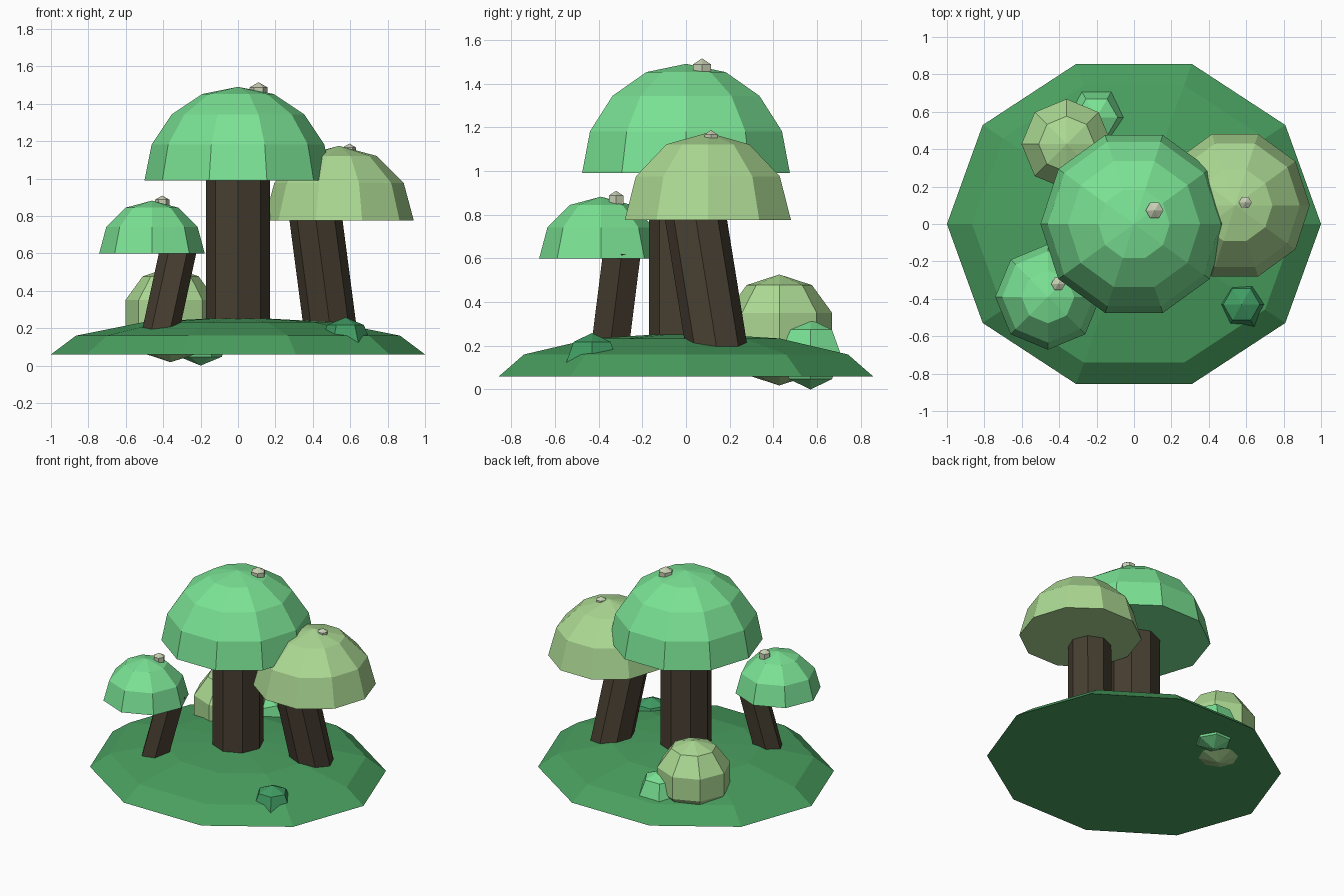
import bpy
import bmesh
from math import sin, cos, pi, radians

if "Cube" in bpy.data.objects:
    bpy.data.objects.remove(bpy.data.objects["Cube"])


def material(name, r, g, b):
    lin = [((c / 255 + 0.055) / 1.055) ** 2.4 for c in (r, g, b)]
    m = bpy.data.materials.new(name)
    m.diffuse_color = (*lin, 1)
    m.use_nodes = True
    m.node_tree.nodes["Principled BSDF"].inputs["Base Color"].default_value = m.diffuse_color
    return m


GROUND = material("grass green", 74, 160, 96)
MINT = material("mint green", 122, 226, 148)
OLIVE = material("pale olive", 172, 217, 147)
BARK = material("dark bark", 71, 62, 49)
STONE = material("pale stone", 200, 208, 180)
SHRUB = material("shrub green", 64, 156, 99)


def lathe(name, rings, n, mat):
    """Skin n-sided rings (x, y, z, rx, ry) from bottom to top; rx = 0 is a pole."""
    bm = bmesh.new()
    loops = []
    for x, y, z, rx, ry in rings:
        if rx < 1e-6:
            loops.append([bm.verts.new((x, y, z))])
        else:
            loops.append([bm.verts.new((x + rx * cos(2 * pi * i / n),
                                        y + ry * sin(2 * pi * i / n), z))
                          for i in range(n)])
    for a, b in zip(loops, loops[1:]):
        for i in range(n):
            j = (i + 1) % n
            if len(a) == 1:
                bm.faces.new((a[0], b[j], b[i]))
            elif len(b) == 1:
                bm.faces.new((a[i], a[j], b[0]))
            else:
                bm.faces.new((a[i], a[j], b[j], b[i]))
    for end in (loops[0], loops[-1]):
        if len(end) > 1:
            bm.faces.new(end)
    bmesh.ops.recalc_face_normals(bm, faces=bm.faces)
    mesh = bpy.data.meshes.new(name)
    bm.to_mesh(mesh)
    bm.free()
    mesh.materials.append(mat)
    obj = bpy.data.objects.new(name, mesh)
    bpy.context.collection.objects.link(obj)
    return obj


def dome(name, c, r, n, steps, mat, ry=None, rz=None):
    """Flat-bottomed half ball."""
    ry, rz = ry or r, rz or r
    rings = []
    for k in range(steps + 1):
        t = pi / 2 * k / steps
        s = 0 if k == steps else cos(t)
        rings.append((c[0], c[1], c[2] + rz * sin(t), r * s, ry * s))
    return lathe(name, rings, n, mat)


def ball(name, c, r, n, steps, mat):
    """Full faceted ball."""
    rings = []
    for k in range(steps + 1):
        t = pi * k / steps
        s = 0 if k in (0, steps) else r * sin(t)
        rings.append((c[0], c[1], c[2] - r * cos(t), s, s))
    return lathe(name, rings, n, mat)


def stem(name, bottom, top, r, n):
    return lathe(name, [(*bottom, r, r), (*top, r, r)], n, BARK)


# Ground mound
dome("ground_mound", (0, 0, 0.06), 1.0, 10, 3, GROUND, ry=0.9, rz=0.2)

# Central tree
stem("center_trunk", (0, 0, 0.12), (0, 0, 1.02), 0.17, 8)
dome("center_crown", (0, 0, 0.99), 0.5, 10, 4, MINT)
ball("center_crown_pebble", (0.11, 0.073, 1.46), 0.055, 6, 3, STONE)

# Right leaning tree
stem("right_trunk", (0.502, 0.15, 0.13), (0.414, 0.042, 0.80), 0.142, 8)
dome("right_crown", (0.54, 0.10, 0.775), 0.4, 10, 3, OLIVE)
ball("right_crown_pebble", (0.595, 0.115, 1.147), 0.04, 6, 3, STONE)

# Left leaning tree
stem("left_trunk", (-0.428, -0.357, 0.12), (-0.319, -0.294, 0.62), 0.1, 6)
dome("left_crown", (-0.46, -0.39, 0.6), 0.282, 8, 3, MINT)
ball("left_crown_pebble", (-0.405, -0.32, 0.865), 0.044, 6, 3, STONE)

# Bushes
ball("large_bush", (-0.36, 0.427, 0.272), 0.254, 8, 5, OLIVE)
ball("small_bush", (-0.2, 0.57, 0.16), 0.16, 6, 4, MINT)
dome("front_bush", (0.575, -0.43, 0.12), 0.138, 6, 2, SHRUB)
